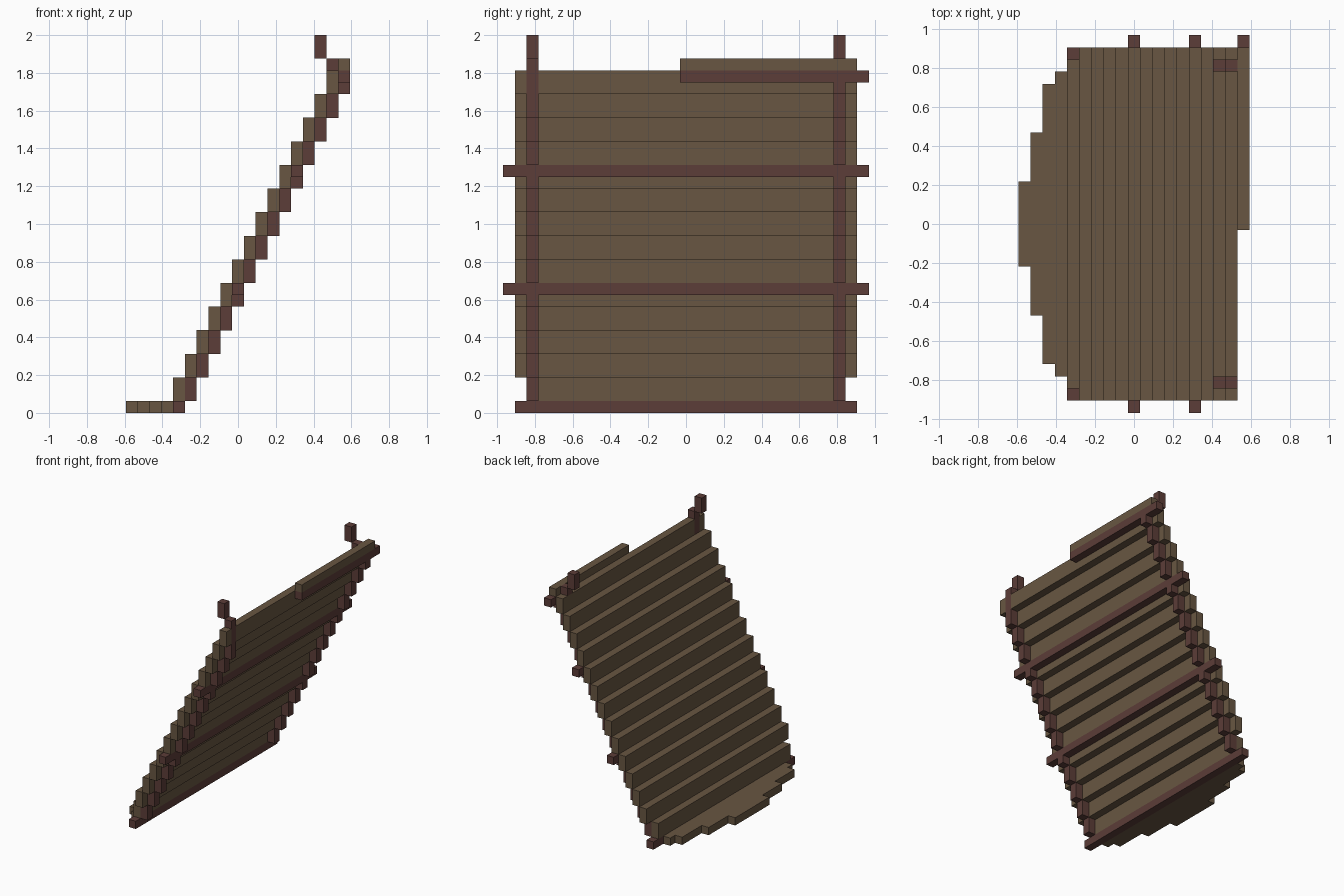
import bpy

cube = bpy.data.objects.get("Cube")
if cube:
    bpy.data.objects.remove(cube, do_unlink=True)

U = 1 / 16              # block size
NX, NY = 19, 31         # footprint in blocks


def make_material(name, rgb):
    mat = bpy.data.materials.new(name)
    mat.use_nodes = True
    color = (*rgb, 1)
    mat.diffuse_color = color
    mat.node_tree.nodes["Principled BSDF"].inputs["Base Color"].default_value = color
    return mat


OLIVE = make_material("olive_wood", (0.138, 0.094, 0.054))
BROWN = make_material("dark_red_wood", (0.107, 0.047, 0.040))


def beam(name, mat, x, y, z):
    """Box covering the inclusive block ranges x, y and z."""
    spans = [(a, b + 1) for a, b in (x, y, z)]
    size = [(b - a) * U for a, b in spans]
    mid = [(a + b) / 2 * U for a, b in spans]
    bpy.ops.mesh.primitive_cube_add(
        size=1, location=(mid[0] - NX * U / 2, mid[1] - NY * U / 2, mid[2]))
    obj = bpy.context.object
    obj.name = name
    obj.scale = size
    bpy.ops.object.transform_apply(location=False, rotation=False, scale=True)
    obj.data.materials.append(mat)
    return obj


# Stepped foot in front of the slope, each row narrower than the last
for i, inset in enumerate((12, 8, 4, 3)):
    beam("foot_board", OLIVE, (i, i), (inset, NY - 1 - inset), (0, 0))
beam("bottom_rail", BROWN, (4, 4), (1, 29), (0, 0))

# Sloping planks, one block over and two up each time
STEPS = 14
for n in range(STEPS):
    x, z = (4 + n, 4 + n), (1 + 2 * n, 2 + 2 * n)
    if n == 0:
        beam("lowest_plank", OLIVE, x, (2, 28), z)
    elif n < STEPS - 1:
        beam("plank", OLIVE, x, (1, 29), z)
    else:
        # The top plank is notched around one post
        beam("top_plank_end", OLIVE, x, (1, 1), z)
        beam("top_plank", OLIVE, x, (3, 29), z)
        beam("notched_post", BROWN, x, (2, 2), z)

# Stepped ribs behind the planks and posts above them
for j, count in ((2, STEPS - 1), (28, STEPS)):
    for n in range(count):
        beam("rib_block", BROWN, (5 + n, 5 + n), (j, j), (1 + 2 * n, 2 + 2 * n))
    beam("post_foot", BROWN, (17, 17), (j, j), (29, 29))
    beam("post_tip", BROWN, (16, 16), (j, j), (30, 31))

# Cross rails in the rib layer
for i, k in ((9, 10), (14, 20)):
    beam("cross_rail", BROWN, (i, i), (0, 30), (k, k))

# Half-width ridge with its rail
beam("ridge_rail", BROWN, (18, 18), (15, 30), (28, 28))
beam("ridge_plank", OLIVE, (18, 18), (15, 29), (29, 29))
